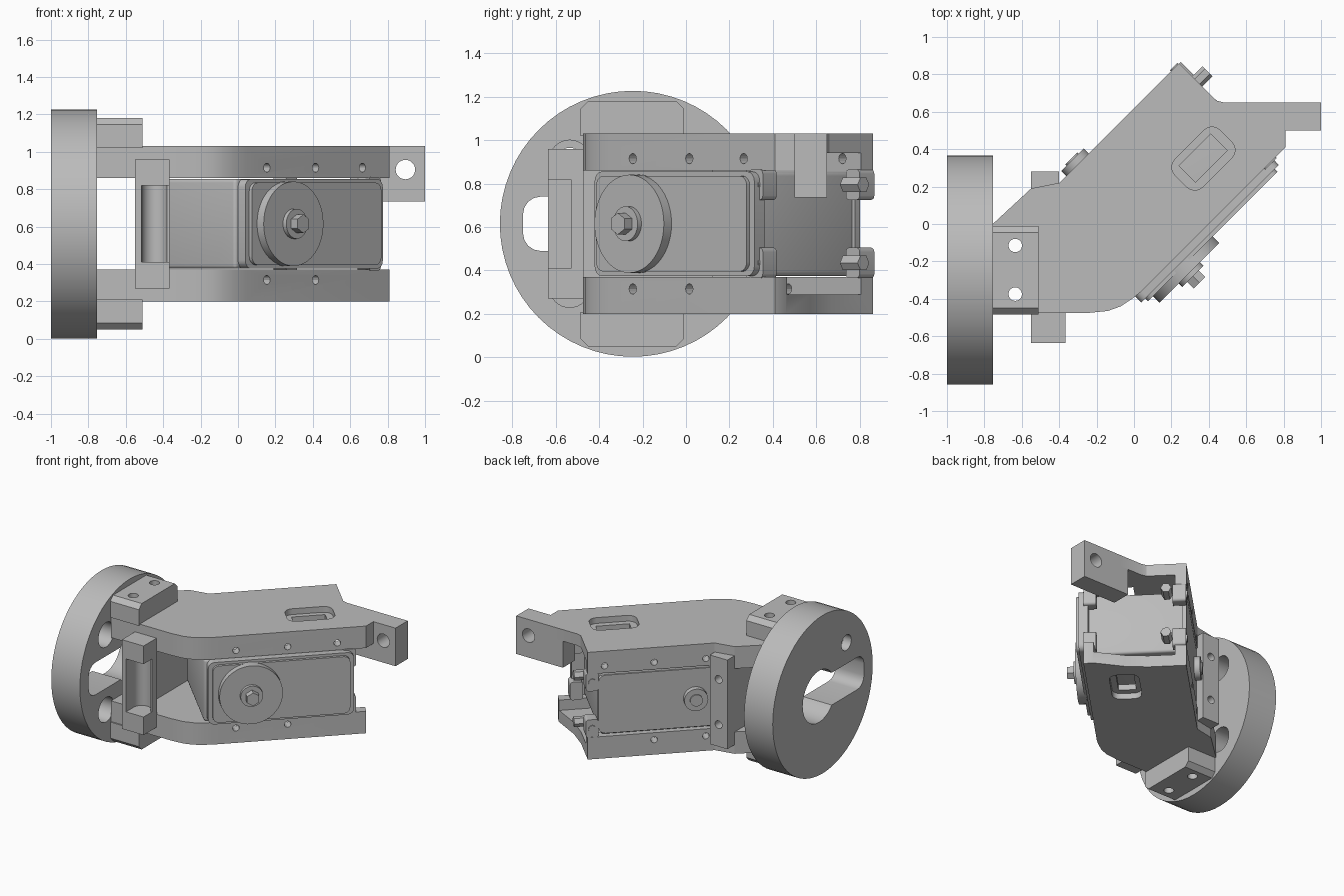
import bpy, bmesh, math
from mathutils import Matrix, Vector

if "Cube" in bpy.data.objects:
    bpy.data.objects.remove(bpy.data.objects["Cube"], do_unlink=True)

grey = bpy.data.materials.new("light grey")
grey.use_nodes = True
colour = (0.5, 0.5, 0.5, 1)
grey.diffuse_color = colour
grey.node_tree.nodes["Principled BSDF"].inputs["Base Color"].default_value = colour

DIAG = Matrix.Rotation(math.pi / 4, 4, 'Z')   # frame of the slanted motor housing
MID = 0.615                                   # height of the mirror plane
WORLD = Matrix.Identity(4)


def finish(name, bm, frame=WORLD):
    bm.transform(frame)
    bmesh.ops.recalc_face_normals(bm, faces=bm.faces[:])
    me = bpy.data.meshes.new(name)
    bm.to_mesh(me)
    bm.free()
    me.materials.append(grey)
    ob = bpy.data.objects.new(name, me)
    bpy.context.collection.objects.link(ob)
    return ob


def box(name, x, y, z, frame=WORLD, bevel=0, axis=None):
    """Box from ranges; bevel all edges or only those along one axis."""
    bm = bmesh.new()
    bmesh.ops.create_cube(bm, size=1)
    for v in bm.verts:
        for i, (a, b) in enumerate((x, y, z)):
            v.co[i] = a if v.co[i] < 0 else b
    if bevel:
        edges = [e for e in bm.edges if axis is None or
                 abs((e.verts[0].co - e.verts[1].co).normalized()[axis]) > 0.9]
        bmesh.ops.bevel(bm, geom=edges, offset=bevel, segments=4,
                        profile=0.5, affect='EDGES')
    return finish(name, bm, frame)


def rod(name, axis, start, end, radius, a, b, frame=WORLD, sides=32):
    """Cylinder along an axis; a and b are the other two coordinates in order."""
    bm = bmesh.new()
    bmesh.ops.create_cone(bm, cap_ends=True, segments=sides, radius1=radius,
                          radius2=radius, depth=abs(end - start))
    turn = {'X': Matrix.Rotation(math.pi / 2, 4, 'Y'),
            'Y': Matrix.Rotation(math.pi / 2, 4, 'X'), 'Z': WORLD}[axis]
    mid = (start + end) / 2
    at = {'X': (mid, a, b), 'Y': (a, mid, b), 'Z': (a, b, mid)}[axis]
    return finish(name, bm, frame @ Matrix.Translation(Vector(at)) @ turn)


def prism(name, outline, z):
    bm = bmesh.new()
    face = bm.faces.new([bm.verts.new((x, y, z[0])) for x, y in outline])
    top = bmesh.ops.extrude_face_region(bm, geom=[face])["geom"]
    for v in top:
        if isinstance(v, bmesh.types.BMVert):
            v.co.z = z[1]
    return finish(name, bm)


def combine(ob, others, operation='DIFFERENCE'):
    """Apply booleans and remove the helpers."""
    for other in others:
        mod = ob.modifiers.new("cut", 'BOOLEAN')
        mod.operation, mod.solver, mod.object = operation, 'EXACT', other
    deps = bpy.context.evaluated_depsgraph_get()
    mesh = bpy.data.meshes.new_from_object(ob.evaluated_get(deps))
    ob.modifiers.clear()
    ob.data = mesh
    for other in others:
        bpy.data.objects.remove(other, do_unlink=True)


def flip(z):
    return (2 * MID - z[1], 2 * MID - z[0])


# Mounting wheel with lightening slot and counterbored holes
wheel = rod("mounting_wheel", 'X', -1, -0.755, 0.612, -0.245, MID, sides=64)
cuts = [box("slot", (-1.1, -0.6), (-0.75, -0.1), (0.49, 0.74), bevel=0.08, axis=0),
        rod("hub_hole", 'X', -1.1, -0.6, 0.2, -0.2, MID)]
for dy in (-0.29, 0.29):
    for dz in (-0.29, 0.29):
        cuts += [rod("hole", 'X', -1.1, -0.6, 0.06, dy - 0.245, MID + dz),
                 rod("bore", 'X', -0.93, -0.6, 0.095, dy - 0.245, MID + dz)]
cuts.append(rod("hole", 'X', -1.1, -0.6, 0.045, -0.245, MID + 0.37))
combine(wheel, cuts)

# Side plates of the housing, top and bottom, with their wheel clamps
left_side = [(-0.755, 0), (-0.55, 0.19), (-0.4, 0.22), (-0.37, 0.25), (0.24, 0.86)]
front_side = [(0.81, 0.41), (0.04, -0.36), (-0.01, -0.4), (-0.07, -0.44),
              (-0.14, -0.465), (-0.24, -0.475), (-0.755, -0.475)]
for side, upper in (("upper", True), ("lower", False)):
    place = (lambda z: z) if upper else flip
    end = [(0.41, 0.69), (0.44, 0.66), (0.48, 0.65), (0.68, 0.65), (0.81, 0.5)] \
        if upper else [(0.43, 0.67), (0.56, 0.57), (0.77, 0.46)]
    plate = prism(side + "_plate", left_side + end + front_side, place((0.86, 1.03)))
    cuts = [box("cavity", (-0.22, 1.2), (-0.21, 0.36), place((0.8, 0.94)), DIAG),
            box("pocket", (0.34, 0.68), (-0.12, 0.09), place((0.985, 1.1)), DIAG, 0.06, 2),
            box("window", (0.39, 0.63), (-0.075, 0.05), place((0.9, 1.1)), DIAG)]
    for x in (-0.064, 0.304, 0.658):
        cuts.append(rod("screw_hole", 'Y', -1, 1, 0.024, x, place((0.915, 0.915))[0],
                        DIAG, 12))
    for y in (-0.115, -0.375):
        cuts.append(rod("clamp_hole", 'Z', 0, 1.3, 0.036, -0.635, y, sides=20))
    combine(plate, cuts)

    clamp = box(side + "_wheel_clamp", (-0.77, -0.51), (-0.485, -0.01),
                place((1.02, 1.18)))
    bm = bmesh.new()
    bm.from_mesh(clamp.data)
    outer = [e for e in bm.edges if all(abs(v.co.z - MID) > 0.5 for v in e.verts)
             and abs(e.verts[0].co.x - e.verts[1].co.x) > 0.1]
    bmesh.ops.bevel(bm, geom=outer, offset=0.035, segments=1, affect='EDGES')
    bm.to_mesh(clamp.data)
    bm.free()
    combine(clamp, [rod("clamp_hole", 'Z', 0, 1.3, 0.036, -0.635, y, sides=20)
                    for y in (-0.115, -0.375)])

# Perforated ear on the upper plate
ear = box("mounting_ear", (0.6, 1), (0.5, 0.65), (0.735, 1.03))
combine(ear, [rod("ear_hole", 'Y', 0.3, 0.8, 0.052, 0.895, 0.905)])

# Motor case with raised covers on both faces
box("motor_case", (-0.29, 0.68), (-0.27, 0.42), (0.375, 0.855), DIAG, 0.02)
box("front_cover", (-0.27, 0.77), (-0.325, -0.26), (0.375, 0.855), DIAG, 0.045, 1)
box("front_cover_panel", (-0.24, 0.74), (-0.345, -0.3), (0.395, 0.835), DIAG, 0.045, 1)
box("rear_cover", (-0.27, 0.7), (0.4, 0.432), (0.39, 0.84), DIAG, 0.05, 1)

# Output horn, hub and rear bearing
rod("output_horn", 'Y', -0.395, -0.33, 0.226, 0.025, MID, DIAG, 48)
rod("horn_hub", 'Y', -0.42, -0.38, 0.08, 0.025, MID, DIAG)
rod("horn_nut", 'Y', -0.47, -0.41, 0.05, 0.025, MID, DIAG, 6)
rod("rear_bearing", 'Y', 0.42, 0.475, 0.085, 0.01, MID, DIAG)
rod("rear_bearing_cap", 'Y', 0.47, 0.485, 0.045, 0.01, MID, DIAG, 24)

# Lugs and bolts at the open end
for z in (0.435, 0.795):
    for y0, y1 in ((-0.29, -0.2), (0.34, 0.436)):
        box("end_lug", (0.7, 0.79), (y0, y1), (z - 0.07, z + 0.07), DIAG, 0.02, 1)
    rod("end_bolt", 'X', 0.74, 0.855, 0.038, 0.3, z, DIAG, 6)
    for y0, y1 in ((-0.3, -0.285), (0.43, 0.445)):
        rod("lug_screw", 'Y', y0, y1, 0.028, 0.745, z, DIAG, 12)

# Cross bracket: back wall with a recessed front post and a drilled rear post
box("bracket_wall", (-0.55, -0.51), (-0.5, 0.2), (0.37, 0.86))
post = box("front_post", (-0.55, -0.365), (-0.635, -0.47), (0.27, 0.96))
combine(post, [box("recess", (-0.515, -0.3), (-0.7, -0.53), (0.41, 0.82)),
               rod("scoop", 'Z', 0.41, 0.82, 0.068, -0.447, -0.54)])
rear = box("rear_post", (-0.55, -0.4), (0.12, 0.28), (0.27, 0.96))
combine(rear, [rod("post_hole", 'Y', 0, 0.4, 0.03, -0.475, z, sides=16)
               for z in (0.44, 0.79)])

# Smooth curved walls, keep hard edges
for ob in bpy.data.objects:
    if ob.type == 'MESH':
        ob.select_set(True)
        bpy.context.view_layer.objects.active = ob
bpy.ops.object.shade_smooth_by_angle(angle=math.radians(25))
